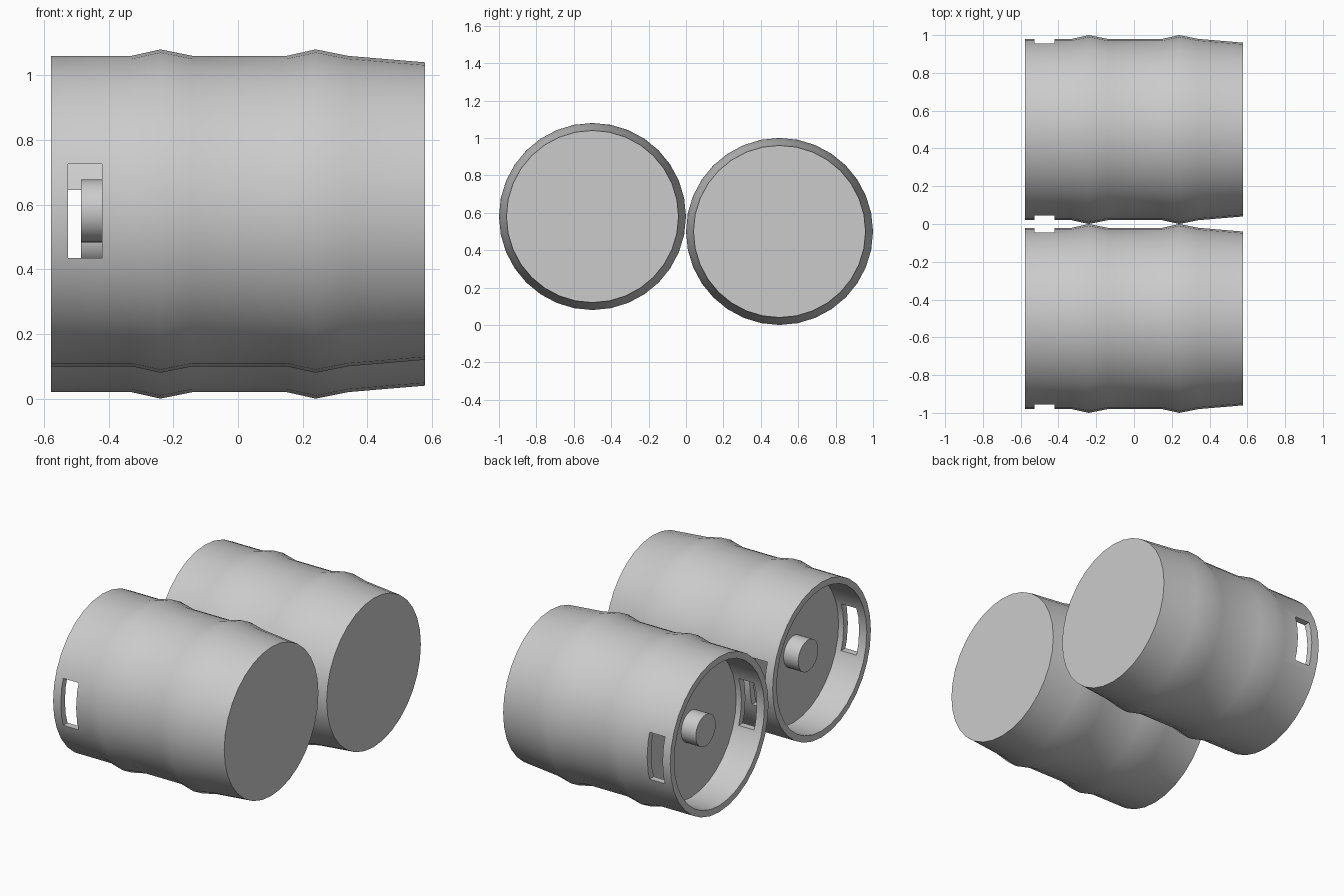
import bpy, bmesh, math
from mathutils import Matrix, Vector

if "Cube" in bpy.data.objects:
    bpy.data.objects.remove(bpy.data.objects["Cube"], do_unlink=True)

SEGMENTS = 32
END = 0.578
FLOOR = -0.385

metal = bpy.data.materials.new("grey_metal")
metal.use_nodes = True
grey = (0.6, 0.6, 0.6, 1)
metal.diffuse_color = grey
metal.node_tree.nodes["Principled BSDF"].inputs["Base Color"].default_value = grey


def new_object(name, bm):
    bmesh.ops.recalc_face_normals(bm, faces=bm.faces)
    mesh = bpy.data.meshes.new(name)
    bm.to_mesh(mesh)
    bm.free()
    mesh.materials.append(metal)
    obj = bpy.data.objects.new(name, mesh)
    bpy.context.collection.objects.link(obj)
    return obj


def lathe(name, profile):
    """Revolve (x, radius) points around the x axis and cap both ends."""
    bm = bmesh.new()
    rings = []
    for x, r in profile:
        angles = [2 * math.pi * i / SEGMENTS for i in range(SEGMENTS)]
        rings.append([bm.verts.new((x, r * math.sin(a), r * math.cos(a))) for a in angles])
    for a, b in zip(rings, rings[1:]):
        for i in range(SEGMENTS):
            j = (i + 1) % SEGMENTS
            bm.faces.new((a[i], a[j], b[j], b[i]))
    bm.faces.new(rings[0])
    bm.faces.new(rings[-1])
    return new_object(name, bm)


def smooth(obj):
    bpy.ops.object.select_all(action="DESELECT")
    obj.select_set(True)
    bpy.context.view_layer.objects.active = obj
    bpy.ops.object.shade_smooth_by_angle(angle=math.radians(30))


def make_keg(side, y, z):
    # Shell: closed base, two rolling hoops, open rim and recessed head
    shell = lathe(side + "_keg_shell", [
        (END, 0.46), (0.34, 0.48), (0.24, 0.5), (0.15, 0.48),
        (-0.14, 0.48), (-0.24, 0.5), (-0.33, 0.48), (-END, 0.48),
        (-END, 0.44), (FLOOR, 0.44)])

    # Hand holes through both sides of the rim
    bm = bmesh.new()
    bmesh.ops.create_cube(bm, size=1, matrix=Matrix.LocRotScale(
        Vector((-0.473, 0, 0)), None, Vector((0.105, 1.2, 0.29))))
    cutter = new_object("hand_hole_cutter", bm)
    cutter.hide_render = True
    cut = shell.modifiers.new("hand_holes", "BOOLEAN")
    cut.operation = "DIFFERENCE"
    cut.solver = "EXACT"
    cut.object = cutter
    bpy.context.view_layer.objects.active = shell
    bpy.ops.object.modifier_apply(modifier=cut.name)
    bpy.data.objects.remove(cutter, do_unlink=True)

    # Filling valve in the middle of the head
    valve = lathe(side + "_keg_valve", [(FLOOR + 0.005, 0.097), (-0.485, 0.097)])
    for obj in (shell, valve):
        smooth(obj)
        obj.location = (0, y, z)


make_keg("front", -0.5, 0.58)
make_keg("back", 0.5, 0.5)
